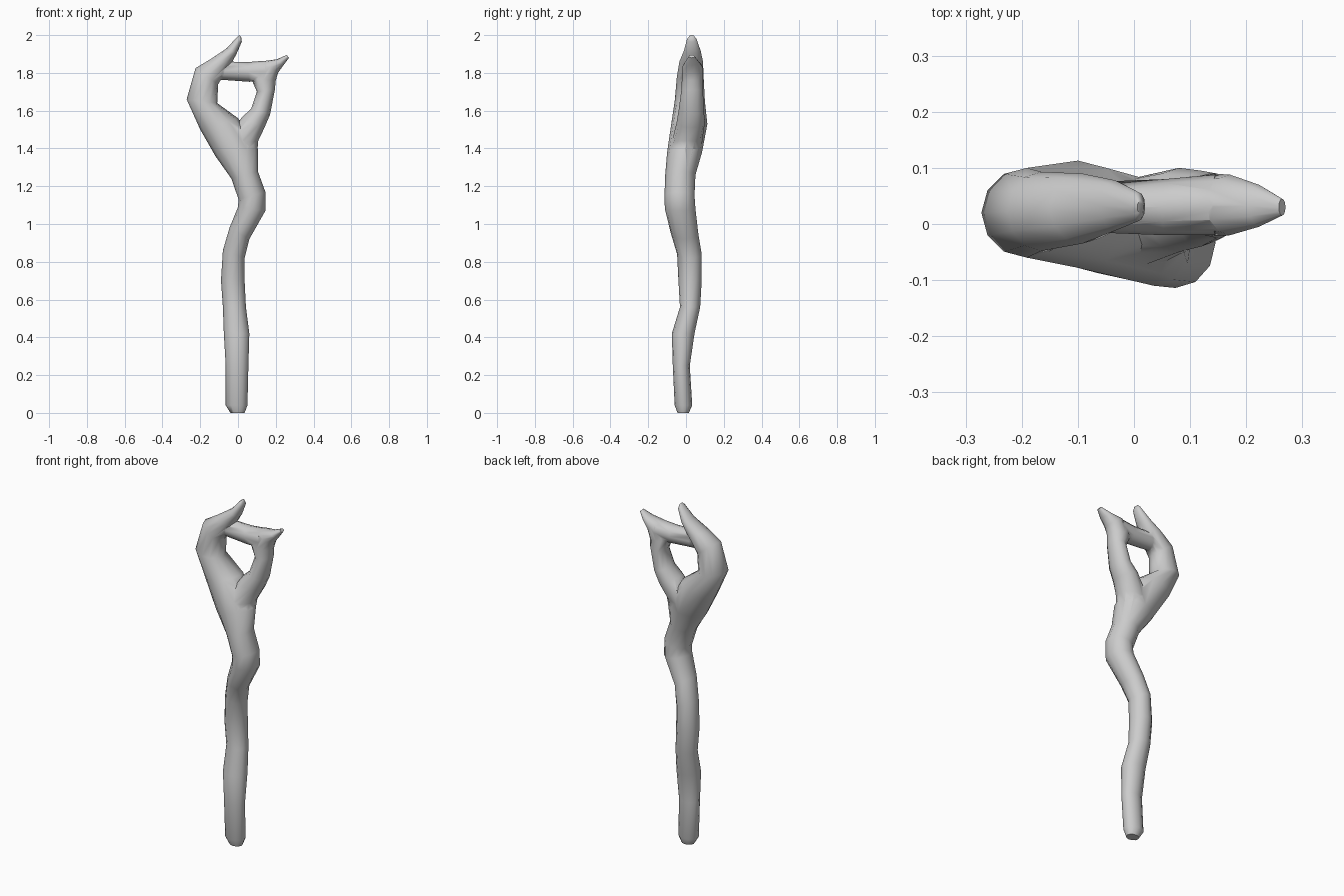
import bpy, bmesh, math
from mathutils import Vector

SIDES = 12


def limb(name, rings):
    """Loft oval rings: (x, z) of one edge, (x, z) of the other, y front, y back."""
    bm = bmesh.new()
    loops = []
    for ax, az, bx, bz, y0, y1 in rings:
        c = Vector(((ax + bx) / 2, (y0 + y1) / 2, (az + bz) / 2))
        u = Vector(((bx - ax) / 2, 0, (bz - az) / 2))
        v = Vector((0, (y1 - y0) / 2, 0))
        angles = [2 * math.pi * i / SIDES for i in range(SIDES)]
        loops.append([bm.verts.new(c + u * math.cos(t) + v * math.sin(t)) for t in angles])
    for a, b in zip(loops, loops[1:]):
        for i in range(SIDES):
            j = (i + 1) % SIDES
            bm.faces.new((a[i], a[j], b[j], b[i]))
    bm.faces.new(loops[0][::-1])
    bm.faces.new(loops[-1])
    bmesh.ops.recalc_face_normals(bm, faces=bm.faces[:])
    me = bpy.data.meshes.new(name)
    bm.to_mesh(me)
    bm.free()
    ob = bpy.data.objects.new(name, me)
    bpy.context.collection.objects.link(ob)
    return ob


# Crooked shaft running on into the hooked left branch
staff = limb("wooden_staff", [
    (-.04, 0, .035, 0, -.045, .015),
    (-.065, .04, .05, .04, -.06, .033),
    (-.065, .25, .055, .25, -.07, .02),
    (-.075, .42, .06, .42, -.075, .045),
    (-.08, .56, .042, .56, -.032, .075),
    (-.09, .70, .035, .70, -.04, .083),
    (-.08, .86, .035, .82, -.047, .083),
    (-.045, .98, .06, .92, -.08, .065),
    (.0, 1.09, .145, 1.07, -.112, .05),
    (.003, 1.13, .145, 1.17, -.114, .045),
    (-.035, 1.24, .105, 1.28, -.11, .05),
    (-.12, 1.36, .105, 1.40, -.10, .085),
    (-.20, 1.50, .0, 1.56, -.078, .113),
    (-.272, 1.66, -.11, 1.64, -.06, .10),
    (-.225, 1.825, -.105, 1.74, -.048, .093),
    (-.15, 1.87, -.035, 1.85, -.035, .09),
    (-.06, 1.93, -.008, 1.90, -.012, .078),
    (-.005, 1.99, .02, 1.965, .005, .057),
    (.006, 2.0, .017, 1.99, .018, .042),
])

# Right branch ending in a pointed spur
right_branch = limb("right_branch", [
    (-.05, 1.30, .095, 1.30, -.09, .05),
    (-.08, 1.42, .107, 1.44, -.075, .085),
    (.02, 1.565, .14, 1.51, -.05, .10),
    (.07, 1.61, .17, 1.58, -.04, .095),
    (.10, 1.70, .195, 1.71, -.025, .09),
    (.07, 1.77, .20, 1.76, -.022, .09),
    (.13, 1.862, .212, 1.80, -.02, .088),
    (.205, 1.872, .24, 1.84, -.005, .07),
    (.258, 1.895, .27, 1.88, .015, .045),
])

# Cross twig closing the ring between the branches
cross_twig = limb("cross_twig", [
    (-.17, 1.76, -.15, 1.86, -.02, .07),
    (-.08, 1.763, -.06, 1.86, -.015, .075),
    (.06, 1.753, .05, 1.857, -.02, .08),
    (.15, 1.755, .14, 1.864, -.02, .088),
])

# Fuse the parts into one piece
bpy.context.view_layer.objects.active = staff
for part in (right_branch, cross_twig):
    m = staff.modifiers.new("fuse", 'BOOLEAN')
    m.operation = 'UNION'
    m.solver = 'EXACT'
    m.object = part
    bpy.ops.object.modifier_apply(modifier=m.name)
    bpy.data.objects.remove(part)

staff.select_set(True)
bpy.ops.object.shade_smooth_by_angle(angle=math.radians(60))
